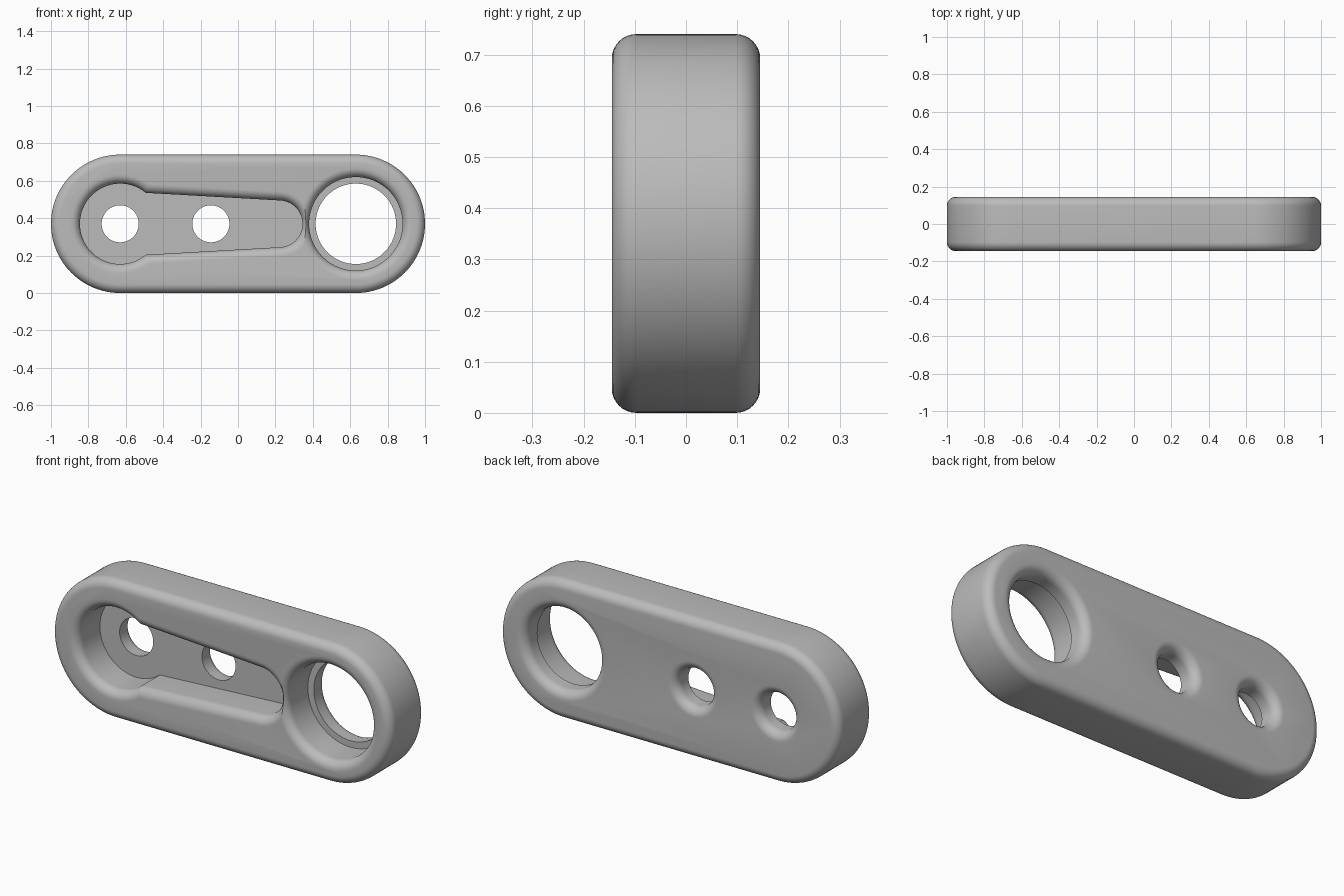
import bpy, bmesh, math

cube = bpy.data.objects.get("Cube")
if cube:
    bpy.data.objects.remove(cube, do_unlink=True)

MID = 0.37      # height of the long axis
HALF = 0.145    # half thickness
FILLET = 0.048
FLOOR = 0.045   # depth of the recess floors
STEPS = 8

grey = bpy.data.materials.new("plain grey")
grey.use_nodes = True
colour = (0.5, 0.5, 0.5, 1)
grey.diffuse_color = colour
grey.node_tree.nodes["Principled BSDF"].inputs["Base Color"].default_value = colour


def outline(xa, ra, xb, rb, seg=48):
    """Belt outline around two circles on the long axis, as (x, z)."""
    lean = math.acos((ra - rb) / (xb - xa)) if xb > xa else math.pi / 2
    pts = []
    for x, r, start, sweep in ((xb, rb, -lean, 2 * lean),
                               (xa, ra, lean, 2 * math.pi - 2 * lean)):
        last = seg if xb > xa else seg - 1
        for i in range(last + 1):
            t = start + sweep * i / seg
            pts.append((x + r * math.cos(t), MID + r * math.sin(t)))
    return pts


def loft(name, xa, ra, xb, rb, profile):
    """Stack outlines grown by an offset at each y of the profile."""
    bm = bmesh.new()
    rings = [[bm.verts.new((x, y, z)) for x, z in outline(xa, ra + d, xb, rb + d)]
             for y, d in profile]
    n = len(rings[0])
    for low, high in zip(rings, rings[1:]):
        for i in range(n):
            j = (i + 1) % n
            bm.faces.new((low[i], low[j], high[j], high[i]))
    bm.faces.new(rings[0])
    bm.faces.new(rings[-1])
    bmesh.ops.recalc_face_normals(bm, faces=bm.faces)
    mesh = bpy.data.meshes.new(name)
    bm.to_mesh(mesh)
    bm.free()
    mesh.materials.append(grey)
    obj = bpy.data.objects.new(name, mesh)
    bpy.context.collection.objects.link(obj)
    return obj


def quarter():
    """Quarter round as (sine, cosine) steps."""
    for i in range(STEPS + 1):
        t = math.pi / 2 * i / STEPS
        yield math.sin(t), math.cos(t)


def recess(side, bottom):
    """Profile of an opening with a rounded mouth; side -1 front, 1 back."""
    wall = [(bottom, 0)]
    wall += [(side * (HALF - FILLET * (1 - s)), FILLET * (1 - c)) for s, c in quarter()]
    return wall + [(side * (HALF + 0.02), FILLET)]


# Rounded link body
edge = [(HALF - FILLET * (1 - s), -FILLET * (1 - c)) for s, c in quarter()]
body = loft("link_body", -0.63, MID, 0.63, MID,
            [(-y, d) for y, d in reversed(edge)] + edge)

# Openings: front recesses, then holes through to the back
front, back = recess(-1, FLOOR), recess(1, FLOOR - 0.05)
cutters = [
    loft("round_pocket_cutter", -0.63, 0.215, -0.63, 0.215, front),
    loft("tapered_slot_cutter", -0.63, 0.173, 0.22, 0.125, front),
    loft("counterbore_cutter", 0.63, 0.25, 0.63, 0.25, front),
    loft("large_hole_cutter", 0.63, 0.215, 0.63, 0.215, back),
    loft("end_hole_cutter", -0.63, 0.099, -0.63, 0.099, back),
    loft("middle_hole_cutter", -0.145, 0.099, -0.145, 0.099, back),
]

bpy.ops.object.select_all(action="DESELECT")
bpy.context.view_layer.objects.active = body
body.select_set(True)
for cutter in cutters:
    cut = body.modifiers.new(cutter.name, "BOOLEAN")
    cut.operation = "DIFFERENCE"
    cut.solver = "EXACT"
    cut.object = cutter
    bpy.ops.object.modifier_apply(modifier=cut.name)
    bpy.data.objects.remove(cutter, do_unlink=True)

bpy.ops.object.shade_smooth_by_angle(angle=math.radians(30))
